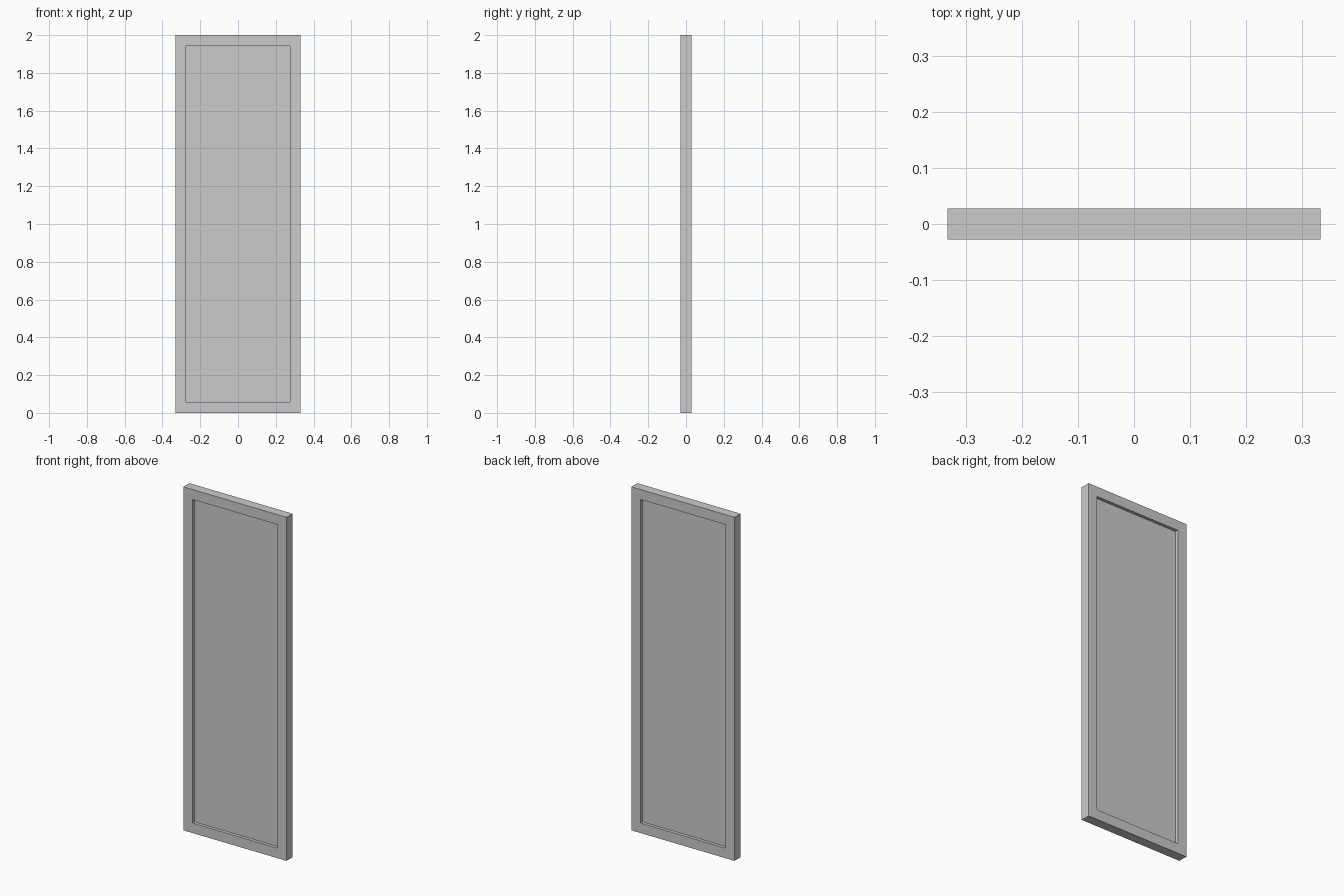
import bpy, bmesh
from mathutils import Matrix

if "Cube" in bpy.data.objects:
    bpy.data.objects.remove(bpy.data.objects["Cube"])

WIDTH, DEPTH, HEIGHT = 0.664, 0.056, 2.0
BORDER = 0.058          # visible width of the frame
PANEL_DEPTH = 0.019     # thickness of the recessed panel


def box(bm, sx, sy, sz):
    bmesh.ops.create_cube(bm, size=1, matrix=Matrix.Translation((0, 0, HEIGHT / 2))
                          @ Matrix.Diagonal((sx, sy, sz, 1)))


def finish(bm, name):
    bmesh.ops.recalc_face_normals(bm, faces=bm.faces)
    mesh = bpy.data.meshes.new(name)
    bm.to_mesh(mesh)
    bm.free()
    obj = bpy.data.objects.new(name, mesh)
    bpy.context.collection.objects.link(obj)
    return obj


# Frame: a slab with its front and back inset, then opened right through
bm = bmesh.new()
box(bm, WIDTH, DEPTH, HEIGHT)
bm.normal_update()
sides = [f for f in bm.faces if abs(f.normal.y) > 0.9]
bmesh.ops.inset_individual(bm, faces=sides, thickness=BORDER, use_even_offset=True)
rims = [e for f in sides for e in f.edges]
bmesh.ops.delete(bm, geom=sides, context='FACES_ONLY')
bmesh.ops.bridge_loops(bm, edges=rims)
finish(bm, "door_frame")

# Panel: thin sheet filling the opening, recessed equally on both sides
bm = bmesh.new()
box(bm, WIDTH - 2 * BORDER, PANEL_DEPTH, HEIGHT - 2 * BORDER)
finish(bm, "door_panel")
